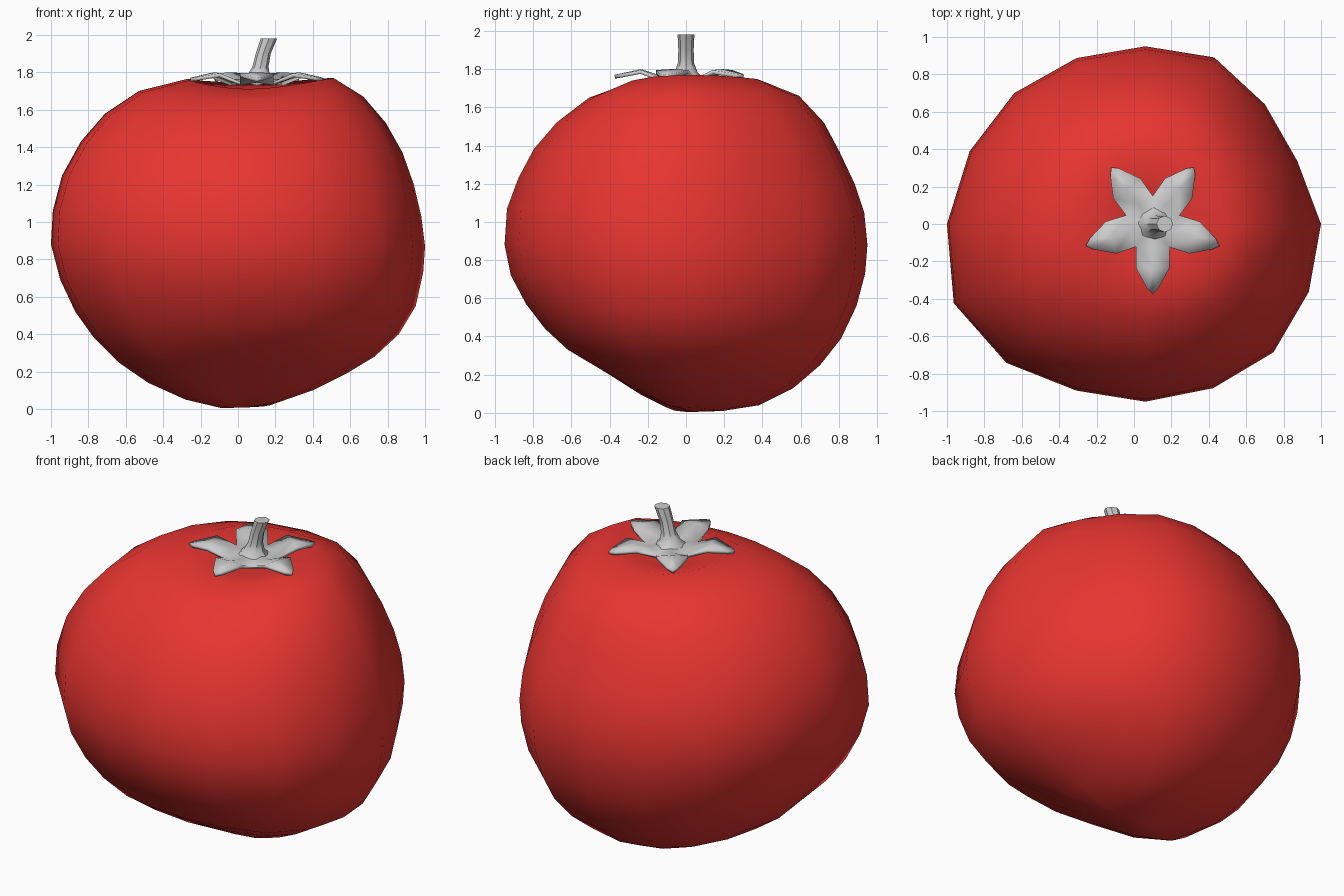
import bpy, bmesh
from math import sin, cos, pi

if "Cube" in bpy.data.objects:
    bpy.data.objects.remove(bpy.data.objects["Cube"])

def finish(bm, name, color=None, angle=0.6):
    bmesh.ops.recalc_face_normals(bm, faces=bm.faces)
    me = bpy.data.meshes.new(name)
    bm.to_mesh(me)
    bm.free()
    ob = bpy.data.objects.new(name, me)
    bpy.context.collection.objects.link(ob)
    if color:
        mat = bpy.data.materials.new(name + "_red")
        mat.diffuse_color = color
        mat.use_nodes = True
        mat.node_tree.nodes["Principled BSDF"].inputs["Base Color"].default_value = mat.diffuse_color
        me.materials.append(mat)
    bpy.ops.object.select_all(action='DESELECT')
    ob.select_set(True)
    bpy.context.view_layer.objects.active = ob
    bpy.ops.object.shade_smooth_by_angle(angle=angle)
    return ob

def loft(bm, rings, bottom, top):
    rows = [[bm.verts.new(p) for p in ring] for ring in rings]
    n = len(rows[0])
    for a, b in zip(rows, rows[1:]):
        for i in range(n):
            bm.faces.new((a[i], a[(i + 1) % n], b[(i + 1) % n], b[i]))
    for row, pole in ((rows[0], bottom), (rows[-1], top)):
        v = bm.verts.new(pole)
        for i in range(n):
            bm.faces.new((row[i], row[(i + 1) % n], v))

# Fruit: four side profiles (distance from axis, height), blended around a 16-sided ring
CX = 0.06
right = [(.2, .03), (.4, .10), (.58, .19), (.73, .28), (.86, .40), (.95, .55), (.99, .73), (1.0, .87),
         (.98, 1.03), (.94, 1.2), (.88, 1.37), (.79, 1.53), (.67, 1.67), (.51, 1.77), (.28, 1.71)]
back = [(.19, .01), (.38, .04), (.56, .13), (.70, .25), (.81, .39), (.89, .56), (.935, .73), (.947, .88),
        (.93, 1.05), (.88, 1.2), (.80, 1.37), (.72, 1.52), (.59, 1.66), (.38, 1.745), (.19, 1.71)]
left = [(.09, .005), (.28, .05), (.48, .14), (.64, .25), (.77, .38), (.87, .52), (.95, .69), (1.0, .88),
        (.99, 1.06), (.94, 1.25), (.84, 1.43), (.71, 1.58), (.53, 1.70), (.27, 1.765), (.10, 1.71)]
front = [(.12, .05), (.30, .14), (.46, .235), (.62, .33), (.74, .44), (.84, .57), (.92, .72), (.953, .88),
         (.94, 1.07), (.88, 1.23), (.80, 1.38), (.68, 1.52), (.51, 1.65), (.33, 1.71), (.17, 1.70)]
right = [(r - CX, z) for r, z in right]
left = [(r + CX, z) for r, z in left]
sides = [right, back, left, front]
# Equator radius at each of the 16 directions gives the uneven outline
equator = [.94, .88, .905, .964, .95, .96, .99, 1.016, 1.06, 1.108, 1.05, .964, .95, .95, .97, .947]

rings = []
for k in range(15):
    ring = []
    for i in range(16):
        a = 2 * pi * i / 16
        p, q = sides[i // 4], sides[(i // 4 + 1) % 4]
        w = sin((i % 4) * pi / 8) ** 2
        mix = lambda j, c: p[j][c] * (1 - w) + q[j][c] * w
        f = equator[i] / mix(7, 0)
        r = mix(k, 0) * f
        ring.append((CX + r * cos(a), r * sin(a), mix(k, 1)))
    rings.append(ring)
bm = bmesh.new()
loft(bm, rings, (.04, .03, .008), (.09, 0, 1.68))
finish(bm, "fruit", (0.8, 0.035, 0.03, 1), 1.2)

# Calyx: five leaves around a centre, each rising then drooping to a point
SX = 0.10
bm = bmesh.new()
hub = bm.verts.new((SX, 0, 1.765))

def polar(r, side, a, z):
    return bm.verts.new((SX + r * cos(a) - side * sin(a), r * sin(a) + side * cos(a), z))

angles = [-pi / 2 + 2 * pi * i / 5 for i in range(5)]
notch = [polar(.15, 0, a - pi / 5, 1.75) for a in angles]
for i, a in enumerate(angles):
    n0, n1 = notch[i], notch[(i + 1) % 5]
    m = polar(.13, 0, a, 1.765)
    s0, sm, s1 = (polar(.235, s, a, z) for s, z in ((-.09, 1.795), (0, 1.80), (.09, 1.795)))
    t0, t1 = polar(.345, -.03, a, 1.775), polar(.345, .03, a, 1.775)
    tip = polar(.375, 0, a, 1.77)
    for f in ((hub, n0, m), (hub, m, n1), (n0, s0, sm, m), (m, sm, s1, n1),
              (s0, t0, sm), (sm, t0, tip, t1), (sm, t1, s1)):
        bm.faces.new(f)
calyx = finish(bm, "calyx")
sol = calyx.modifiers.new("thickness", 'SOLIDIFY')
sol.thickness = 0.02

# Stem: short bent stalk flaring at the foot
bm = bmesh.new()
path = [(.105, 1.745, .10), (.11, 1.785, .06), (.12, 1.83, .043), (.135, 1.90, .04), (.165, 1.98, .044)]
rings = [[(x + r * cos(i * pi / 4), r * sin(i * pi / 4), z) for i in range(8)] for x, z, r in path]
loft(bm, rings, (.105, 0, 1.745), (.165, 0, 1.98))
finish(bm, "stem")
